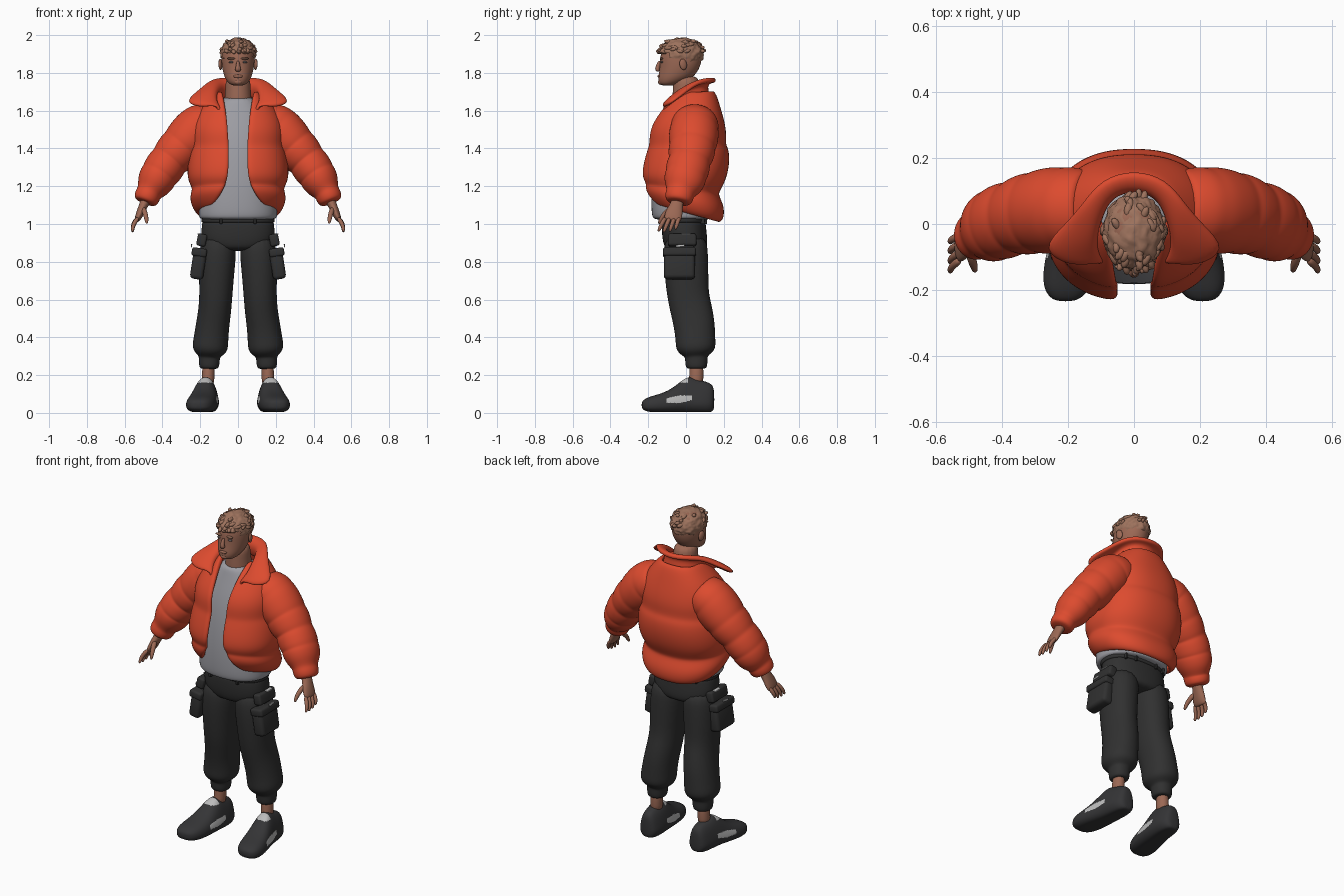
import bpy, bmesh, math, random
from mathutils import Vector, Matrix, Euler, noise

random.seed(4)
if "Cube" in bpy.data.objects:
    bpy.data.objects.remove(bpy.data.objects["Cube"])


def material(name, *rgb):
    m = bpy.data.materials.new(name)
    m.use_nodes = True
    m.diffuse_color = (*rgb, 1)
    m.node_tree.nodes["Principled BSDF"].inputs["Base Color"].default_value = (*rgb, 1)
    return m


RED = material("jacket red", 0.72, 0.07, 0.028)
SKIN = material("skin", 0.33, 0.14, 0.09)
HAIR = material("hair brown", 0.34, 0.17, 0.11)
GREY = material("shirt grey", 0.34, 0.34, 0.37)
CLOTH = material("trouser black", 0.03, 0.03, 0.03)
SHOE = material("shoe black", 0.035, 0.035, 0.037)
PALE = material("pale trim", 0.5, 0.5, 0.5)
EYE = material("eye grey", 0.16, 0.14, 0.14)


def finish(bm, name, mat, level=2, mirror=False, thick=0, offset=-1, bevel=0):
    """Turn a bmesh into a smooth object with its modifiers applied."""
    me = bpy.data.meshes.new(name)
    bm.to_mesh(me)
    bm.free()
    me.materials.append(mat)
    ob = bpy.data.objects.new(name, me)
    bpy.context.collection.objects.link(ob)
    for poly in me.polygons:
        poly.use_smooth = True
    if mirror:
        ob.modifiers.new("mirror", "MIRROR").use_mirror_merge = False
    if thick:
        mod = ob.modifiers.new("thickness", "SOLIDIFY")
        mod.thickness, mod.offset = thick, offset
    if bevel:
        mod = ob.modifiers.new("bevel", "BEVEL")
        mod.width, mod.segments = bevel, 3
    if level:
        mod = ob.modifiers.new("smooth", "SUBSURF")
        mod.levels = mod.render_levels = level
    dg = bpy.context.evaluated_depsgraph_get()
    baked = bpy.data.meshes.new_from_object(ob.evaluated_get(dg))
    ob.modifiers.clear()
    ob.data = baked
    return ob


def power(v, p):
    return math.copysign(abs(v) ** p, v)


def loft(name, rings, mat, n=16, p=1.0, axis=None, up=(0, 1, 0), shape=None, **kw):
    """Skin closed rings (x, y, z, side radius, up radius) along a path."""
    bm = bmesh.new()
    centres = [Vector(r[:3]) for r in rings]
    loops = []
    for i, r in enumerate(rings):
        t = Vector(axis) if axis else centres[min(i + 1, len(rings) - 1)] - centres[max(i - 1, 0)]
        t.normalize()
        b = Vector(up)
        b = (b - t * b.dot(t)).normalized()
        a = b.cross(t)
        loop = []
        for k in range(n):
            w = math.tau * k / n
            co = centres[i] + a * r[3] * power(math.cos(w), p) + b * r[4] * power(math.sin(w), p)
            loop.append(bm.verts.new(shape(co, r) if shape else co))
        loops.append(loop)
    for lo, hi in zip(loops, loops[1:]):
        for k in range(n):
            bm.faces.new((lo[k], lo[(k + 1) % n], hi[(k + 1) % n], hi[k]))
    bm.faces.new(loops[0][::-1])
    bm.faces.new(loops[-1])
    bmesh.ops.recalc_face_normals(bm, faces=bm.faces)
    return finish(bm, name, mat, **kw)


def stack(name, rows, mat, **kw):
    """Loft level rings given as (z, half width, front y, back y)."""
    rings = [(0, (f + b) / 2, z, w, (b - f) / 2) for z, w, f, b in rows]
    return loft(name, rings, mat, axis=(0, 0, 1), **kw)


def grid(name, rows, mat, **kw):
    bm = bmesh.new()
    vs = [[bm.verts.new(c) for c in row] for row in rows]
    for lo, hi in zip(vs, vs[1:]):
        for j in range(len(lo) - 1):
            bm.faces.new((lo[j], lo[j + 1], hi[j + 1], hi[j]))
    return finish(bm, name, mat, **kw)


def solid(name, loc, size, mat, rot=(0, 0, 0), ball=False, mirror=True, bevel=0.012):
    """A rounded box, or an ellipsoid, of the given full size."""
    bm = bmesh.new()
    mx = Matrix.LocRotScale(Vector(loc), Euler(rot), Vector(size))
    if ball:
        bmesh.ops.create_uvsphere(bm, u_segments=16, v_segments=10, radius=0.5, matrix=mx)
        bevel = 0
    else:
        bmesh.ops.create_cube(bm, size=1, matrix=mx)
    return finish(bm, name, mat, level=0, mirror=mirror, bevel=bevel)


def paint(ob, mat, rule):
    ob.data.materials.append(mat)
    for poly in ob.data.polygons:
        if rule(poly.center, poly.normal):
            poly.material_index = len(ob.data.materials) - 1


# Head, neck and face
stack("neck", [(1.6, .08, -.07, .09), (1.66, .073, -.075, .085), (1.72, .068, -.07, .075),
               (1.79, .066, -.07, .07)], SKIN)
stack("head", [(1.732, .025, -.125, -.07), (1.742, .05, -.145, -.03), (1.77, .07, -.15, .03),
               (1.80, .08, -.145, .06), (1.84, .088, -.14, .08), (1.88, .09, -.14, .087),
               (1.92, .088, -.13, .087), (1.96, .07, -.105, .065), (1.98, .035, -.06, .03)], SKIN)
loft("nose", [(0, -.137, 1.865, .008, .008), (0, -.148, 1.838, .011, .012),
              (0, -.153, 1.817, .018, .015), (0, -.143, 1.808, .012, .008)], SKIN, n=10)
solid("lips", (0, -.143, 1.782), (.05, .016, .017), SKIN, ball=True, mirror=False)
solid("chin", (0, -.133, 1.752), (.045, .03, .03), SKIN, ball=True, mirror=False)
solid("brow", (.036, -.13, 1.876), (.046, .018, .012), HAIR, ball=True)
solid("eye", (.036, -.128, 1.857), (.028, .014, .011), EYE, ball=True)
solid("ear", (.093, -.015, 1.845), (.02, .04, .06), SKIN, rot=(.2, 0, .3), ball=True)

# Hair: a ruffled cap with combed tufts
bm = bmesh.new()
bmesh.ops.create_icosphere(bm, subdivisions=5, radius=1)
for v in bm.verts:
    ruffle = 1 + .07 * noise.noise(v.co * 4) + .04 * noise.noise(v.co * 9)
    v.co = Vector((0, -.025, 1.9)) + Vector((v.co.x * .094, v.co.y * .117, v.co.z * .086)) * ruffle
low = [v for v in bm.verts
       if v.co.z < (1.905 if v.co.y < -.09 else 1.875 if v.co.y < .02 else 1.835)]
bmesh.ops.delete(bm, geom=low, context="VERTS")
for i in range(46):
    w, h = random.uniform(0, math.tau), random.uniform(.1, .85)
    r = math.sqrt(1 - h * h)
    at = Vector((.088 * r * math.sin(w), -.025 - .113 * r * math.cos(w), 1.9 + .082 * h))
    turn = Euler((random.uniform(-.4, .4), random.uniform(-.3, .3), random.uniform(-.7, .7)))
    bmesh.ops.create_icosphere(bm, subdivisions=2, radius=1,
                               matrix=Matrix.LocRotScale(at, turn, Vector((.012, .024, .011))))
finish(bm, "hair", HAIR, level=0)

# Shirt
stack("shirt", [(1.02, .195, -.165, .13), (1.035, .21, -.18, .14), (1.08, .21, -.185, .14),
                (1.2, .2, -.185, .13), (1.35, .19, -.17, .13), (1.48, .19, -.145, .13),
                (1.58, .16, -.11, .12), (1.64, .11, -.09, .1), (1.675, .082, -.077, .09)],
      GREY, n=24, p=.88)

# Jacket body: open at the front, pinched at the quilting seams
body = [(1.05, .205, -.175, .17, .15), (1.075, .235, -.2, .2, .11), (1.13, .258, -.225, .205, .085),
        (1.175, .245, -.222, .175, .07), (1.19, .245, -.222, .175, .065), (1.24, .27, -.24, .212, .055),
        (1.32, .268, -.232, .232, .05), (1.395, .255, -.21, .228, .05), (1.42, .245, -.2, .21, .05),
        (1.48, .25, -.2, .215, .055), (1.54, .24, -.18, .205, .058), (1.6, .21, -.14, .188, .066),
        (1.66, .16, -.1, .17, .078), (1.71, .115, -.06, .15, .09)]
P, rows = .87, []
for z, w, f, b, gap in body:
    start = math.asin((gap / w) ** (1 / P))
    tilt = .27 * max(0, min(1, (1.28 - z) / .2))
    row = []
    for j in range(33):
        a = start + (math.tau - 2 * start) * j / 32
        y = (f + b) / 2 - (b - f) / 2 * power(math.cos(a), P)
        row.append((w * power(math.sin(a), P), y, z - tilt * y))
    rows.append(row)
grid("jacket_body", rows, RED, thick=.03)

# Collar: stand, fold and wide turned-out wings
inner = [(0, .105, 1.735), (.07, .085, 1.735), (.1, .02, 1.72), (.115, -.04, 1.7),
         (.11, -.085, 1.665), (.085, -.12, 1.615)]
outer = [(0, .168, 1.76), (.1, .138, 1.765), (.155, .065, 1.752), (.205, .005, 1.705),
         (.295, -.08, 1.642), (.19, -.125, 1.618)]


def both(half):
    return [(-x, y, z) for x, y, z in half[:0:-1]] + half


base = [(x * 1.15, y + .02 * (y > 0), z - .07) for x, y, z in inner]
middle = [tuple((Vector(a) + Vector(b)) / 2 + Vector((0, 0, .012))) for a, b in zip(inner, outer)]
grid("collar", [both(r) for r in (base, inner, middle, outer)], RED, thick=.028, offset=0)

# Sleeves: puffs swell between the seams
arm = [(.13, .05, 1.55, .1, .11), (.21, .045, 1.505, .128, .13), (.30, .035, 1.41, .117, .125),
       (.365, .02, 1.335, .104, .112), (.418, .0, 1.26, .101, .112), (.457, -.02, 1.19, .086, .098)]
puffs = []
for a, b in zip(arm, arm[1:]):
    puffs.append((*a[:3], a[3] * .97, a[4] * .97))
    for k in (.2, .8):
        m = [u + (v - u) * k for u, v in zip(a, b)]
        puffs.append((*m[:3], m[3] * 1.04, m[4] * 1.04))
puffs += [(.47, -.03, 1.168, .066, .075), (.477, -.033, 1.155, .07, .078),
          (.49, -.04, 1.122, .066, .072), (.494, -.042, 1.112, .045, .05)]
loft("sleeve", puffs, RED, n=20, mirror=True)

# Hands
loft("palm", [(.482, -.04, 1.14, .028, .034), (.5, -.05, 1.1, .024, .034), (.515, -.062, 1.065, .022, .046),
              (.53, -.07, 1.03, .018, .048), (.537, -.072, 1.015, .01, .04)], SKIN, mirror=True)
for name, y, reach in (("index", -.108, .96), ("middle", -.085, 1), ("ring", -.06, .96), ("little", -.036, .82)):
    rings = [(.528, y, 1.035), (.549, y * 1.12 - .004, 1.04 - .035 * reach),
             (.558, y * 1.2 - .008, 1.04 - .062 * reach), (.558, y * 1.25 - .012, 1.04 - .085 * reach)]
    loft(name + "_finger", [(*c, r, r) for c, r in zip(rings, (.013, .0125, .011, .007))],
         SKIN, n=8, mirror=True)
loft("thumb", [(.503, -.075, 1.085, .015, .017), (.492, -.108, 1.06, .015, .015),
               (.485, -.132, 1.03, .013, .012), (.482, -.145, 1.0, .007, .007)], SKIN, n=8, mirror=True)

# Trousers
stack("trouser_seat", [(1.045, .185, -.125, .1), (1.0, .192, -.13, .105), (.94, .198, -.128, .112),
                       (.89, .185, -.12, .115), (.855, .12, -.1, .1)], CLOTH, n=24, p=.85)
stack("waistband", [(1.05, .188, -.13, .105), (1.045, .196, -.135, .11), (1.01, .197, -.137, .11),
                    (1.005, .19, -.13, .105)], CLOTH, n=24, p=.85)
loft("trouser_leg", [(.1, 0, .95, .09, .11), (.108, -.002, .84, .099, .12), (.114, .003, .73, .094, .117),
                     (.117, .01, .62, .088, .111), (.123, .03, .54, .088, .112), (.135, .045, .46, .089, .11),
                     (.143, .05, .39, .093, .106), (.148, .052, .345, .096, .107), (.15, .053, .318, .083, .09),
                     (.151, .054, .3, .058, .062), (.152, .055, .285, .056, .06), (.153, .055, .24, .054, .058),
                     (.153, .055, .232, .04, .042)], CLOTH, n=20, p=.92, mirror=True)
solid("cargo_pocket", (.21, -.035, .785), (.07, .165, .155), CLOTH, rot=(0, -.15, 0), bevel=.02)
solid("cargo_flap", (.205, -.035, .85), (.08, .175, .045), CLOTH, rot=(0, -.15, 0))
solid("hip_flap", (.192, -.02, .915), (.05, .15, .065), CLOTH, rot=(0, -.2, 0))
solid("pocket_label", (.246, -.03, .89 - .005), (.006, .045, .012), PALE, rot=(.1, -.15, 0), bevel=.001)
solid("hip_trim", (.205, 0, .947), (.02, .05, .006), PALE, bevel=.001)
for i, (x, y) in enumerate(((.07, .102), (.13, .088), (.09, -.135))):
    solid(f"belt_loop_{i + 1}", (x, y, 1.025), (.014, .02, .05), CLOTH, bevel=.003)

# Ankles and shoes
loft("ankle", [(.155, .055, .27, .034, .038), (.158, .056, .2, .033, .037), (.16, .05, .14, .036, .042)],
     SKIN, mirror=True)


def slim(co, ring):
    """Narrow the shoe towards its top and flatten its sole."""
    co.x = ring[0] + (co.x - ring[0]) * (1 - 3.2 * max(0, co.z - .05))
    co.z = max(co.z, .004)
    return co


shoe = loft("shoe", [(.165, .15, .07, .025, .05), (.165, .138, .078, .052, .076), (.166, .1, .083, .066, .085),
                     (.168, .06, .087, .072, .089), (.172, .015, .097, .076, .099), (.177, -.025, .085, .079, .085),
                     (.186, -.08, .062, .081, .062), (.196, -.14, .05, .081, .05), (.203, -.19, .045, .073, .042),
                     (.207, -.222, .042, .052, .03), (.208, -.235, .042, .025, .015)],
            SHOE, n=24, p=.72, axis=(0, 1, 0), up=(0, 0, 1), shape=slim, level=3, mirror=True)


def side_flash(c, n):
    middle = .072 + .1 * (c.y + .04)
    return abs(n.x) > .5 and -.1 < c.y < .03 and abs(c.z - middle) < .02 - .12 * abs(c.y + .035)


paint(shoe, PALE, lambda c, n: side_flash(c, n) or (c.z > .16 and c.y < .012 and n.z > .3))
